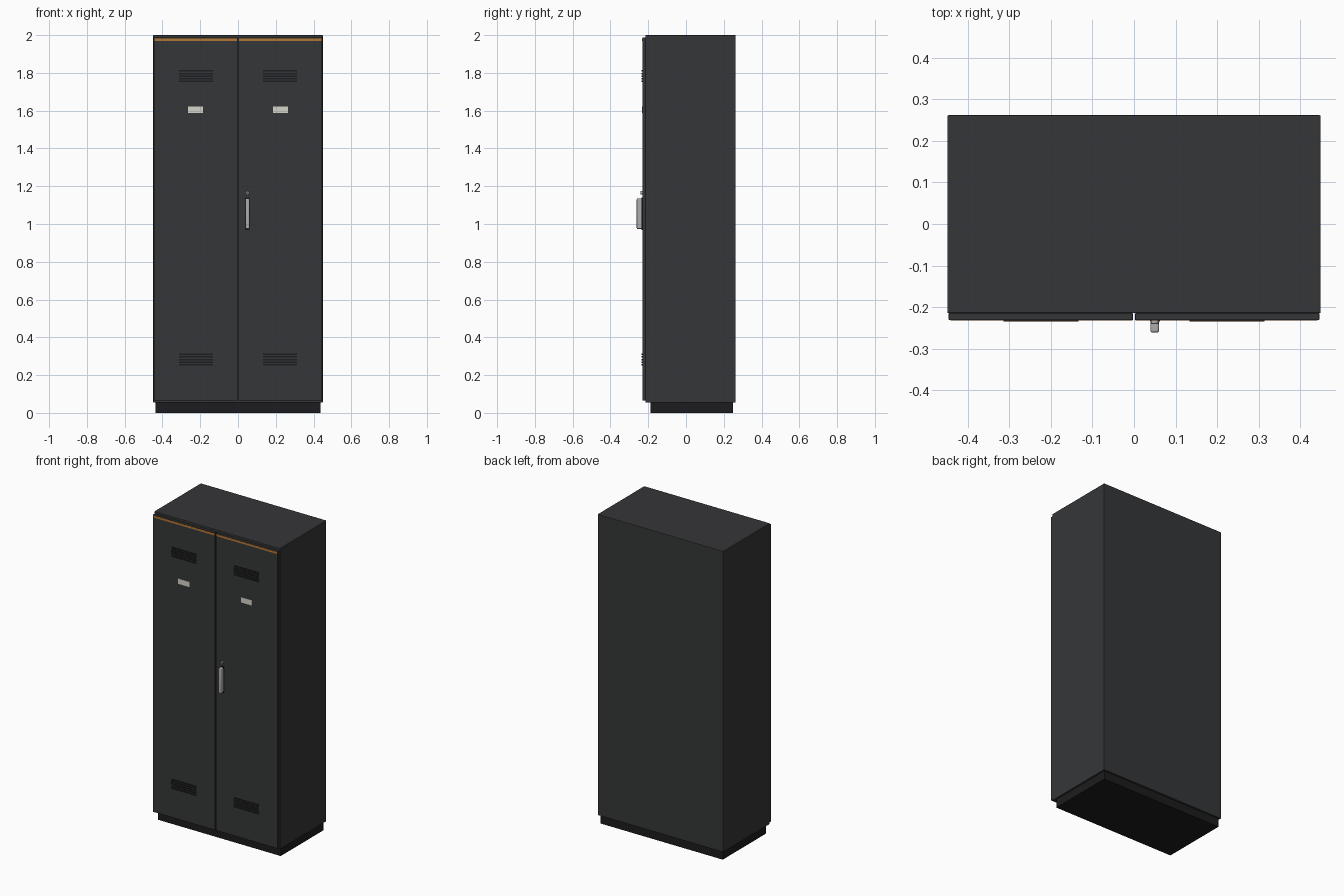
import bpy, bmesh, math
from mathutils import Matrix, Vector

if "Cube" in bpy.data.objects:
    bpy.data.objects.remove(bpy.data.objects["Cube"])


def material(name, r, g, b):
    m = bpy.data.materials.new(name)
    m.diffuse_color = (r, g, b, 1)
    m.use_nodes = True
    m.node_tree.nodes["Principled BSDF"].inputs["Base Color"].default_value = m.diffuse_color
    return m


STEEL = material("charcoal_steel", 0.036, 0.037, 0.039)
DARK = material("dark_steel", 0.012, 0.012, 0.013)
METAL = material("bright_metal", 0.42, 0.42, 0.43)
CARD = material("label_card", 0.66, 0.66, 0.58)
ORANGE = material("orange_trim", 0.45, 0.18, 0.035)


def finish(bm, name, mat, bevel, segments):
    mesh = bpy.data.meshes.new(name)
    bm.to_mesh(mesh)
    bm.free()
    mesh.materials.append(mat)
    obj = bpy.data.objects.new(name, mesh)
    bpy.context.collection.objects.link(obj)
    if bevel:
        mod = obj.modifiers.new("edge_bevel", "BEVEL")
        mod.width = bevel
        mod.segments = segments
        mod.limit_method = "ANGLE"
    return obj


def add_box(bm, lo, hi):
    lo, hi = Vector(lo), Vector(hi)
    bmesh.ops.create_cube(bm, size=1, matrix=Matrix.Translation((lo + hi) / 2)
                          @ Matrix.Diagonal((*(hi - lo), 1)))


def box(name, lo, hi, mat=STEEL, bevel=0.0, segments=1):
    bm = bmesh.new()
    add_box(bm, lo, hi)
    return finish(bm, name, mat, bevel, segments)


def knob(name, x, z, radius, y_back, y_front, mat, bevel):
    bm = bmesh.new()
    bmesh.ops.create_cone(
        bm, cap_ends=True, segments=24, radius1=radius, radius2=radius,
        depth=y_back - y_front,
        matrix=Matrix.Translation((x, (y_back + y_front) / 2, z))
        @ Matrix.Rotation(math.pi / 2, 4, "X"))
    return finish(bm, name, mat, bevel, 2)


FACE = -0.2315  # front plane of the doors

# Carcass and recessed plinth
box("cabinet_body", (-0.449, -0.2145, 0.055), (0.449, 0.262, 2.0), STEEL, 0.003, 2)
box("plinth", (-0.438, -0.189, 0), (0.438, 0.25, 0.055), DARK)

for side, s in (("left", -1), ("right", 1)):
    # Door leaf
    x0, x1 = sorted((s * 0.0025, s * 0.446))
    box(side + "_door", (x0, FACE, 0.065), (x1, -0.2145, 1.987), STEEL, 0.002, 2)
    # Orange strip along the door top
    x0, x1 = sorted((s * 0.004, s * 0.441))
    box(side + "_trim_strip", (x0, FACE - 0.001, 1.969), (x1, FACE + 0.003, 1.982), ORANGE)
    # Louvre vents, high and low
    cx = s * 0.2235
    for level, z in (("upper", 1.755), ("lower", 0.255)):
        bm = bmesh.new()
        for i in range(5):
            zc = z + i * 0.0138
            add_box(bm, (cx - 0.09, FACE - 0.0035, zc - 0.004),
                    (cx + 0.09, FACE + 0.003, zc + 0.004))
        finish(bm, f"{side}_{level}_louvres", DARK, 0, 1)
    # Name card
    cx = s * 0.225
    box(side + "_label_card", (cx - 0.04, FACE - 0.0015, 1.588),
        (cx + 0.04, FACE + 0.003, 1.622), CARD)

# Handle and lock on the right door
box("handle_back_plate", (0.038, FACE - 0.003, 0.969), (0.062, FACE + 0.003, 1.139), DARK)
handle = box("door_handle", (0.0395, -0.261, 0.974), (0.0605, FACE - 0.002, 1.135), METAL, 0.005, 3)
lock = knob("key_lock", 0.05, 1.165, 0.009, FACE + 0.003, -0.2405, METAL, 0.0015)
knob("key_slot", 0.05, 1.165, 0.003, -0.239, -0.2408, DARK, 0)

# Smooth shading on the rounded metal parts
bpy.ops.object.select_all(action="DESELECT")
for o in (handle, lock):
    o.select_set(True)
    bpy.context.view_layer.objects.active = o
bpy.ops.object.shade_smooth_by_angle(angle=math.radians(35))
